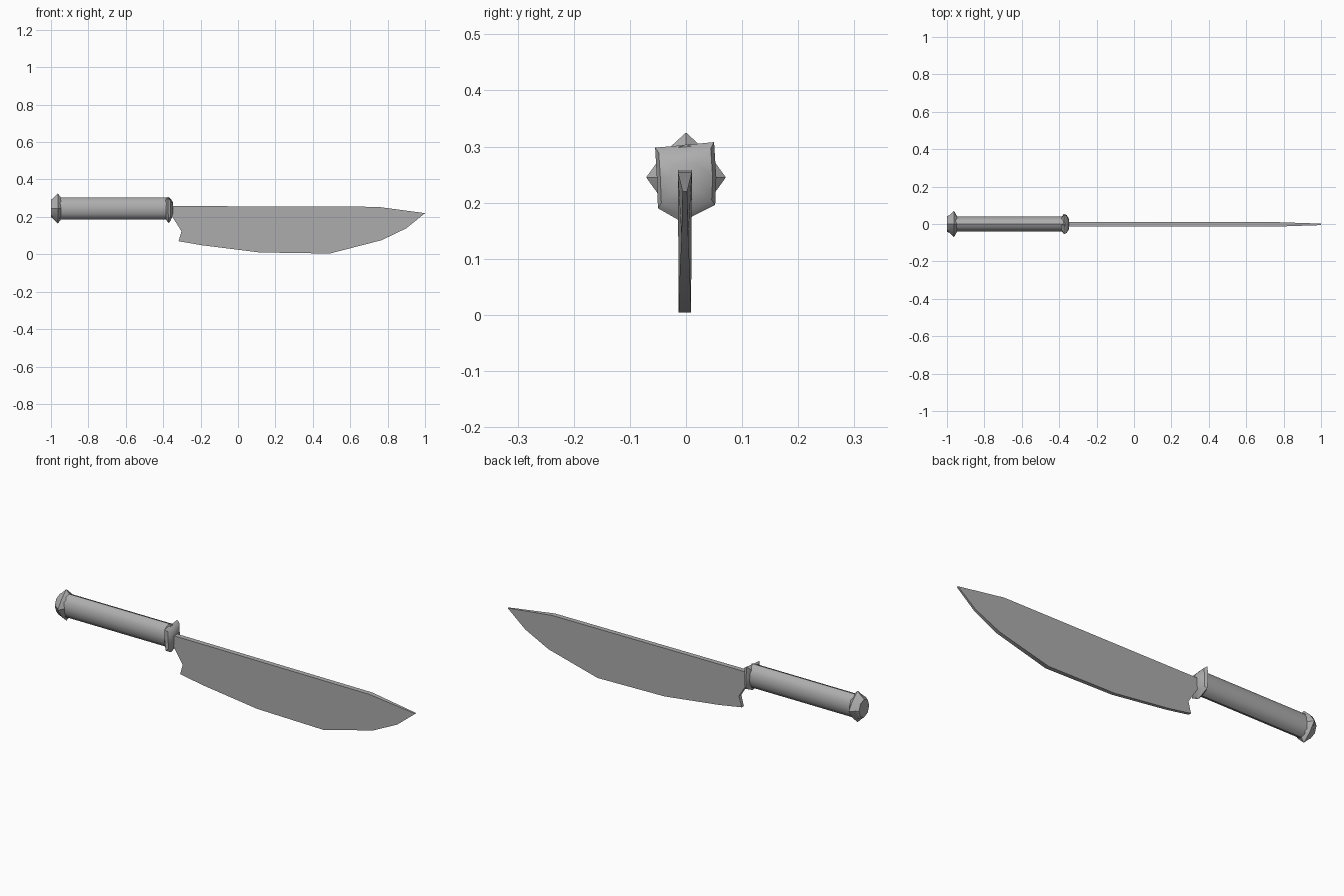
import bpy, bmesh, math

cube = bpy.data.objects.get("Cube")
if cube:
    bpy.data.objects.remove(cube)

GREY = (0.42, 0.42, 0.42, 1)
steel = bpy.data.materials.new("steel_grey")
steel.use_nodes = True
steel.diffuse_color = GREY
steel.node_tree.nodes["Principled BSDF"].inputs["Base Color"].default_value = GREY

AXIS_Z = 0.245  # height of the handle's centre line


def finish(name, bm, angle):
    bmesh.ops.recalc_face_normals(bm, faces=bm.faces)
    mesh = bpy.data.meshes.new(name)
    bm.to_mesh(mesh)
    bm.free()
    mesh.materials.append(steel)
    obj = bpy.data.objects.new(name, mesh)
    bpy.context.collection.objects.link(obj)
    bpy.ops.object.select_all(action='DESELECT')
    obj.select_set(True)
    bpy.context.view_layer.objects.active = obj
    bpy.ops.object.shade_smooth_by_angle(angle=math.radians(angle))
    return obj


def loft(name, rings, angle):
    """Skin a closed solid through rings of (x, y, z) points."""
    bm = bmesh.new()
    loops = [[bm.verts.new(p) for p in ring] for ring in rings]
    for a, b in zip(loops, loops[1:]):
        n = len(a)
        for i in range(n):
            bm.faces.new((a[i], a[(i + 1) % n], b[(i + 1) % n], b[i]))
    bm.faces.new(loops[0])
    bm.faces.new(loops[-1])
    return finish(name, bm, angle)


def oval(x, ry, rz, n=8, z=AXIS_Z):
    return [(x, ry * math.cos(math.tau * i / n), z + rz * math.sin(math.tau * i / n))
            for i in range(n)]


def star(x, ry, rz, inner, first):
    """Eight-point ring; every second point is drawn inwards."""
    ring = []
    for i in range(8):
        s = 1 if i % 2 == first else inner
        t = math.tau * i / 8
        ring.append((x, s * ry * math.cos(t), AXIS_Z + s * rz * math.sin(t)))
    return ring


# Handle: smooth oval grip
loft("handle", [oval(-0.96, 0.041, 0.059, 12), oval(-0.37, 0.041, 0.059, 12)], 40)

# Pommel: cap flaring to four points
loft("pommel", [oval(-1.0, 0.041, 0.046),
                oval(-0.985, 0.048, 0.058),
                star(-0.963, 0.071, 0.08, 0.78, 0),
                oval(-0.945, 0.04, 0.056)], 35)

# Guard: squarish collar with a pointed lower edge
rim = [(0.054, 0.245), (0.050, 0.308), (0, 0.303), (-0.055, 0.298),
       (-0.052, 0.245), (-0.050, 0.190), (-0.008, 0.166), (0.052, 0.196)]
loft("guard", [oval(-0.388, 0.038, 0.057),
               [(-0.375 + 0.06 * max(0, 0.25 - z), y, z) for y, z in rim],
               [(-0.36, 0.88 * y, AXIS_Z + 0.82 * (z - AXIS_Z)) for y, z in rim],
               oval(-0.348, 0.028, 0.034)], 35)

# Blade: side outline (x, z, thickness), thinner towards tip and heel
outline = [(-0.36, 0.258, 0.025), (0.745, 0.254, 0.025), (1.0, 0.22, 0.008),
           (0.90, 0.139, 0.012), (0.767, 0.075, 0.018), (0.49, 0.004, 0.022),
           (0.115, 0.010, 0.018), (-0.19, 0.048, 0.016), (-0.318, 0.07, 0.016),
           (-0.302, 0.123, 0.02), (-0.36, 0.215, 0.025)]
loft("blade", [[(x, -0.002 + side * t / 2, z) for x, z, t in outline]
               for side in (-1, 1)], 30)
